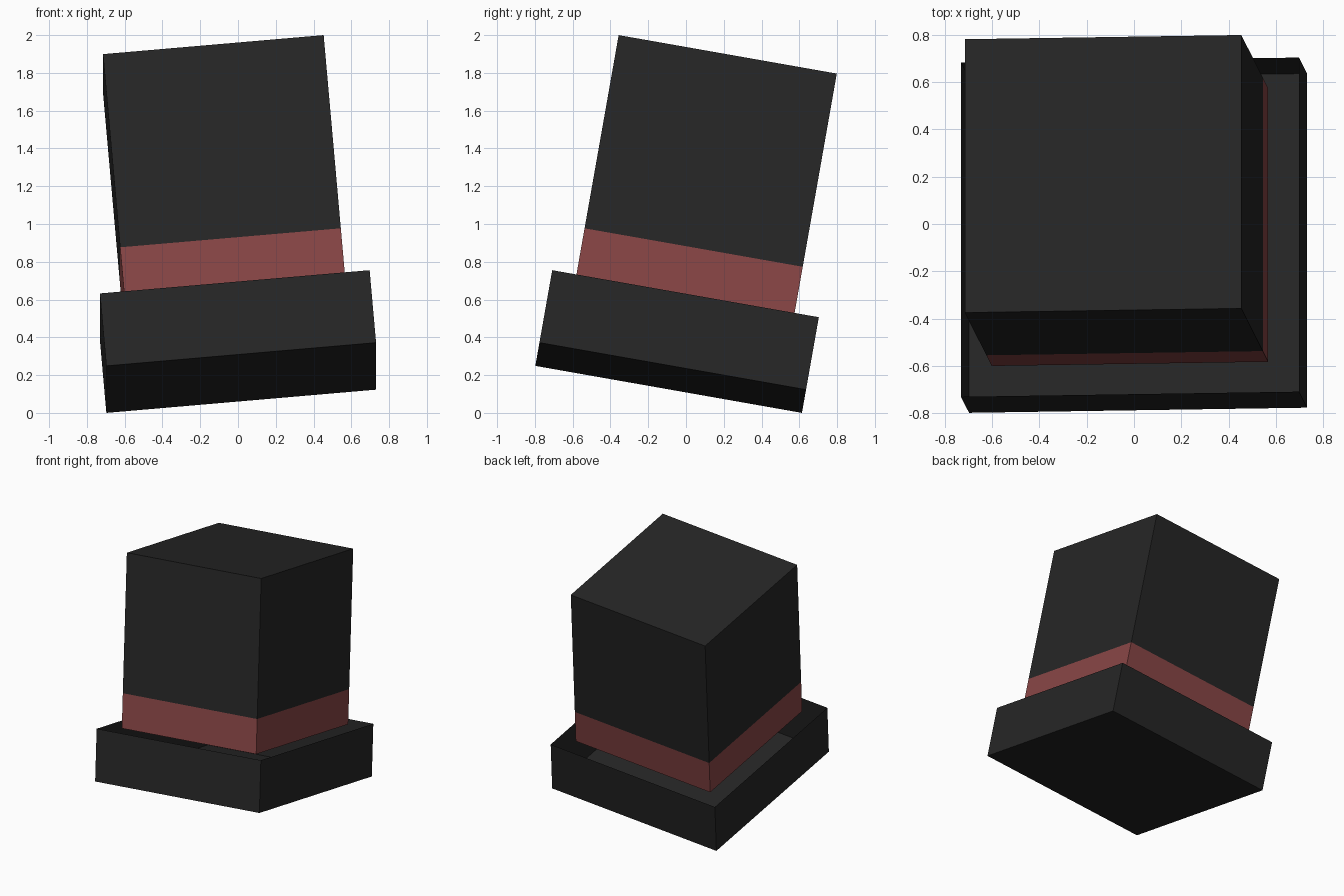
import bpy, bmesh, math
from mathutils import Matrix

cube = bpy.data.objects.get("Cube")
if cube:
    bpy.data.objects.remove(cube, do_unlink=True)

U = 0.1303  # one block unit; every part is a whole number of units
# Whole hat leans back and to its right
TILT = (Matrix.Translation((0.017, -0.081, 0.186))
        @ Matrix.Rotation(math.radians(-10), 4, 'X')
        @ Matrix.Rotation(math.radians(-5), 4, 'Y'))


def material(name, color):
    m = bpy.data.materials.new(name)
    m.use_nodes = True
    m.diffuse_color = color
    bsdf = m.node_tree.nodes["Principled BSDF"]
    bsdf.inputs["Base Color"].default_value = color
    bsdf.inputs["Roughness"].default_value = 0.9
    return m


def sheet_box(name, width, low, high, mat, open_top=False, open_bottom=False):
    """Square thin-walled box between two heights, with optional open ends."""
    bm = bmesh.new()
    bmesh.ops.create_cube(bm, size=1)
    bm.normal_update()
    ends = [f for f in bm.faces if (open_top and f.normal.z > 0.5)
            or (open_bottom and f.normal.z < -0.5)]
    bmesh.ops.delete(bm, geom=ends, context='FACES_ONLY')
    bmesh.ops.scale(bm, vec=(width * U, width * U, (high - low) * U), verts=bm.verts)
    bmesh.ops.translate(bm, vec=(0, 0, (low + high) / 2 * U), verts=bm.verts)
    bmesh.ops.transform(bm, matrix=TILT, verts=bm.verts)
    me = bpy.data.meshes.new(name)
    bm.to_mesh(me)
    bm.free()
    me.materials.append(mat)
    ob = bpy.data.objects.new(name, me)
    bpy.context.collection.objects.link(ob)
    return ob


black = material("charcoal black", (0.019, 0.019, 0.019, 1))
red = material("dull red", (0.245, 0.06, 0.06, 1))

# Tray-like brim, open at the top
sheet_box("hat_brim", 11, 0, 3, black, open_top=True)
# Band around the foot of the crown
sheet_box("hat_band", 9, 3, 5, red, open_top=True, open_bottom=True)
# Crown, hollow underneath
sheet_box("hat_crown", 9, 5, 13, black, open_bottom=True)
